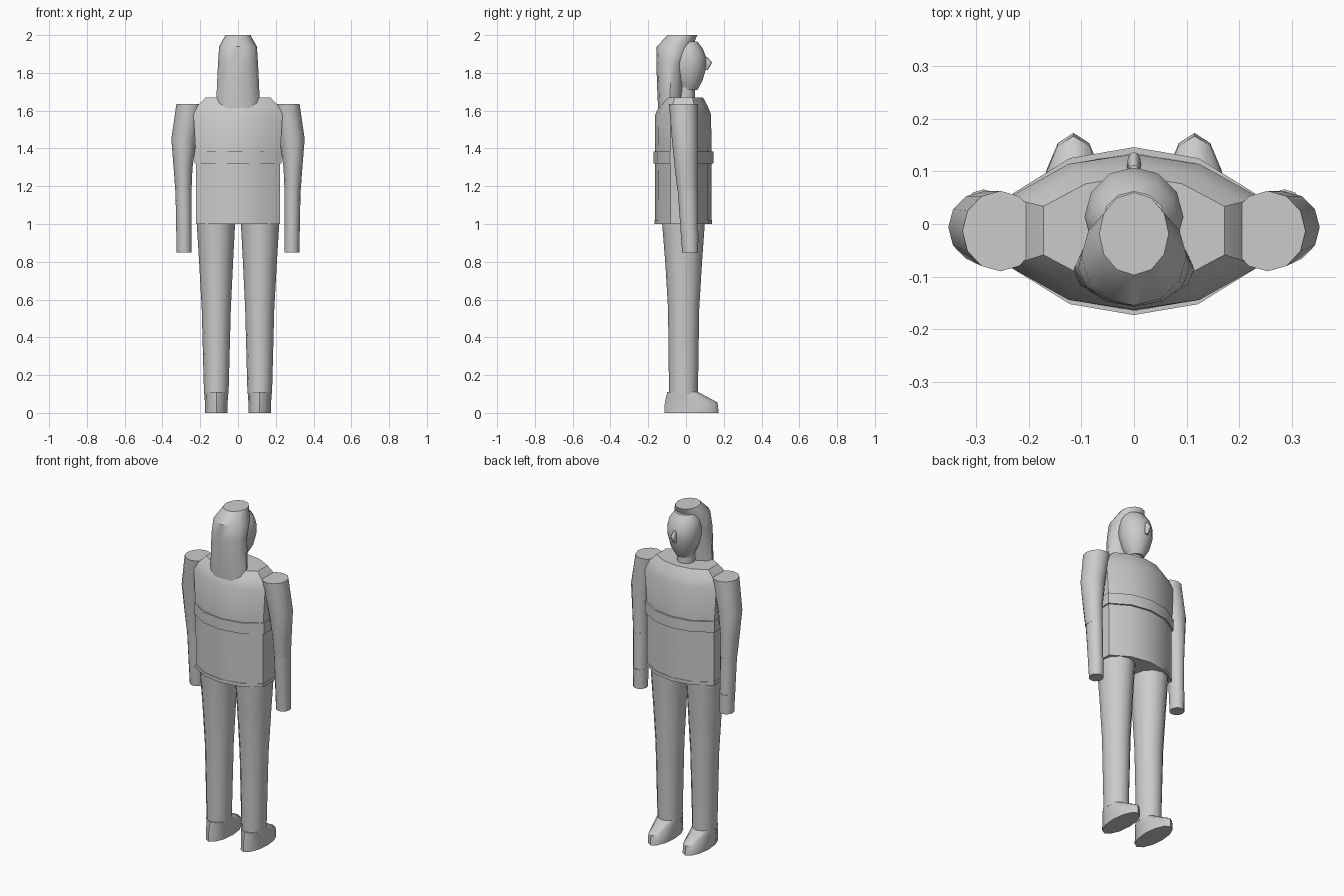
import bpy, math

grey = bpy.data.materials.new("plain grey")
grey.diffuse_color = (0.6, 0.6, 0.6, 1)

# Unit cross-sections
ROUND = [(math.cos(i * math.pi / 6), math.sin(i * math.pi / 6)) for i in range(12)]
BODY = [(1, .45), (.53, .87), (0, 1), (-.53, .87), (-1, .45),
        (-1, -.45), (-.53, -.87), (0, -1), (.53, -.87), (1, -.45)]


def loft(name, rings, section=ROUND, side=1):
    """Stack sections; each ring is (z, centre x, half width, back y, front y)."""
    n = len(section)
    verts, faces = [], []
    for z, cx, rx, y0, y1 in rings:
        for u, v in section:
            verts.append((side * (cx + rx * u), (y0 + y1) / 2 + (y1 - y0) / 2 * v, z))
    for r in range(len(rings) - 1):
        for i in range(n):
            j = (i + 1) % n
            faces.append((r * n + i, r * n + j, r * n + n + j, r * n + n + i))
    faces.append(tuple(reversed(range(n))))
    top = (len(rings) - 1) * n
    faces.append(tuple(range(top, top + n)))
    if side < 0:
        faces = [tuple(reversed(f)) for f in faces]
    me = bpy.data.meshes.new(name)
    me.from_pydata(verts, [], faces)
    me.materials.append(grey)
    me.shade_smooth()
    me.set_sharp_from_angle(angle=math.radians(40))
    ob = bpy.data.objects.new(name, me)
    bpy.context.collection.objects.link(ob)
    return ob


# Jacket, hem and belt
loft("jacket", [(1.01, 0, .221, -.163, .135), (1.36, 0, .223, -.165, .135),
                (1.58, 0, .236, -.163, .133), (1.63, 0, .21, -.14, .112),
                (1.67, 0, .172, -.115, .09)], BODY)
loft("hem", [(1.0, 0, .223, -.166, .138), (1.02, 0, .223, -.166, .138)], BODY)
loft("belt", [(1.32, 0, .23, -.173, .146), (1.385, 0, .23, -.173, .146)], BODY)

# Limbs, mirrored left and right
for s, label in ((1, "right"), (-1, "left")):
    loft(label + "_leg", [(.1, .115, .065, -.09, .063), (.55, .115, .077, -.095, .07),
                          (.8, .116, .09, -.11, .085), (1.01, .117, .102, -.127, .1)], side=s)
    loft(label + "_shoe", [(0, .115, .06, -.115, .173), (.055, .115, .06, -.112, .167),
                           (.11, .115, .064, -.1, .066)], side=s)
    loft(label + "_arm", [(1.18, .289, .043, -.046, .06), (1.3, .291, .05, -.06, .06),
                          (1.45, .286, .067, -.075, .062), (1.635, .254, .072, -.09, .063)], side=s)
    loft(label + "_forearm", [(.96, .286, .041, -.028, .062), (1.18, .288, .043, -.044, .061)], side=s)
    loft(label + "_hand", [(.85, .285, .04, -.02, .064), (.965, .286, .041, -.029, .066)], side=s)

# Neck, head and nose
loft("neck", [(1.64, 0, .05, -.05, .048), (1.75, 0, .05, -.05, .046)])
loft("head", [(1.71, 0, .045, -.04, .06), (1.76, 0, .075, -.06, .088),
              (1.83, 0, .092, -.08, .108), (1.88, 0, .094, -.08, .108),
              (1.93, 0, .085, -.07, .088), (1.965, 0, .06, -.05, .062)])
loft("nose", [(1.815, 0, .009, .095, .115), (1.835, 0, .014, .095, .128),
              (1.855, 0, .013, .095, .137), (1.885, 0, .008, .09, .112)])

# Long hair
loft("hair", [(1.58, 0, .114, -.145, -.03), (1.62, 0, .117, -.148, -.03),
              (1.7, 0, .113, -.152, -.015), (1.85, 0, .106, -.157, -.008),
              (1.94, 0, .1, -.155, .035), (2.0, 0, .066, -.097, .06)])
